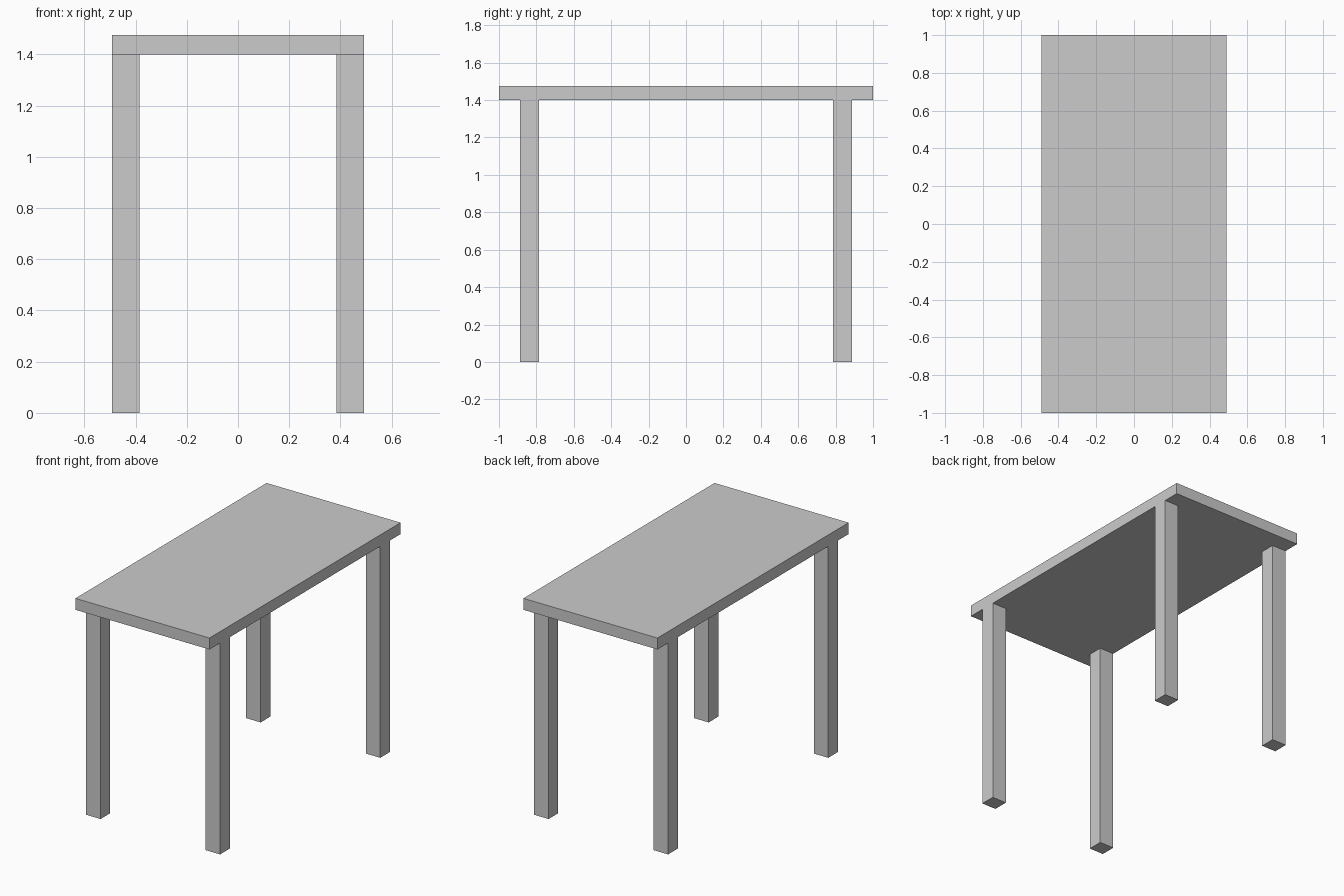
import bpy

if "Cube" in bpy.data.objects:
    bpy.data.objects.remove(bpy.data.objects["Cube"])


def box(name, x, y, z):
    """Axis-aligned box from (min, max) ranges."""
    bpy.ops.mesh.primitive_cube_add(
        size=1, location=[(a + b) / 2 for a, b in (x, y, z)])
    ob = bpy.context.object
    ob.name = name
    ob.scale = [b - a for a, b in (x, y, z)]
    bpy.ops.object.transform_apply(location=False, rotation=False, scale=True)
    return ob


HALF_W, UNDERSIDE, TOP = 0.491, 1.4, 1.476
LEG_X = (0.385, HALF_W)
LEG_Y = (0.787, 0.888)

# Tabletop slab
box("tabletop", (-HALF_W, HALF_W), (-1, 1), (UNDERSIDE, TOP))

# Four square legs, flush with the long edges and inset from the ends
for sx, side in ((-1, "left"), (1, "right")):
    for sy, end in ((-1, "front"), (1, "back")):
        box(f"{end}_{side}_leg",
            sorted(sx * v for v in LEG_X),
            sorted(sy * v for v in LEG_Y),
            (0, UNDERSIDE))
